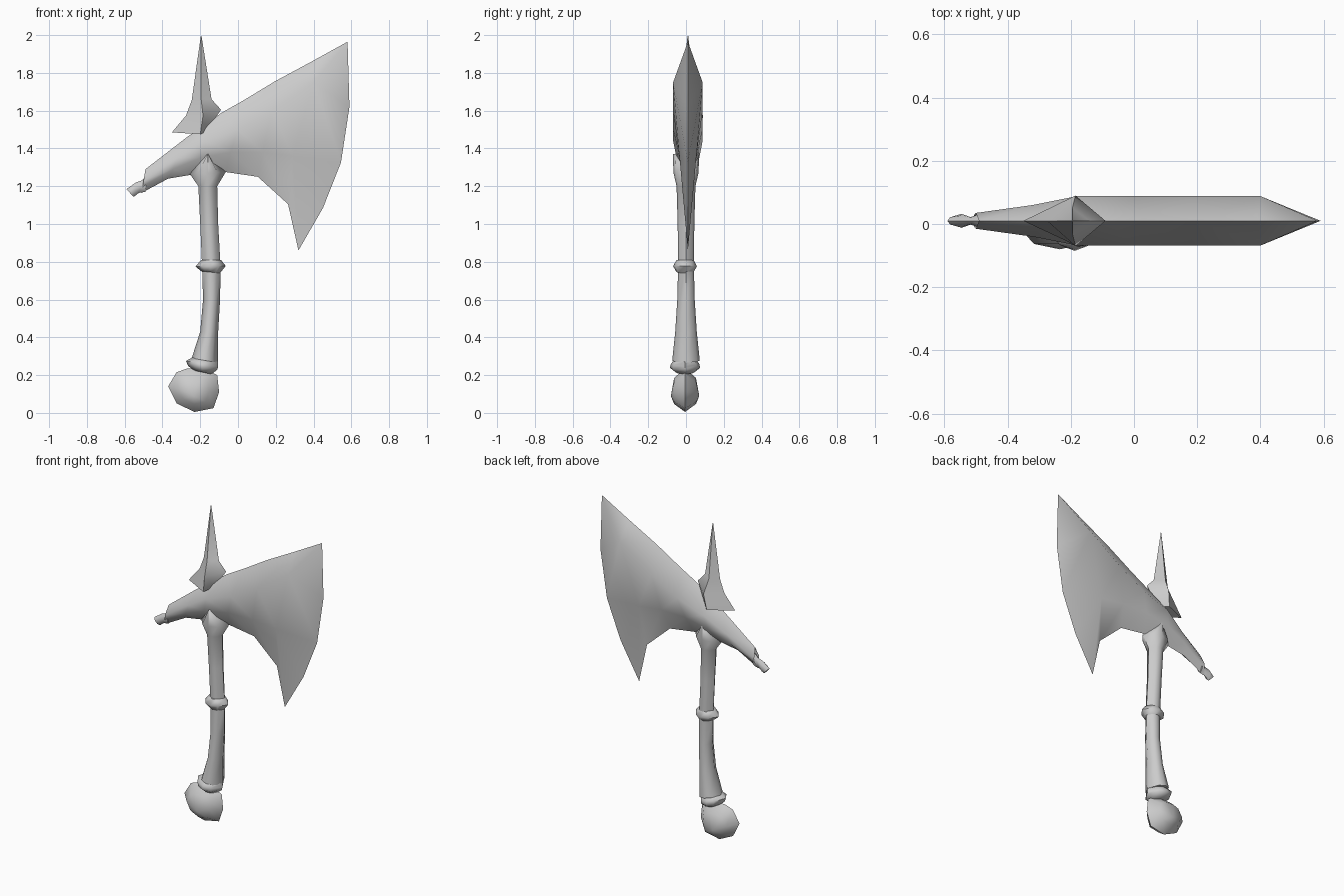
import bpy, bmesh, math
from mathutils import Vector

old = bpy.data.objects.get("Cube")
if old:
    bpy.data.objects.remove(old, do_unlink=True)

grey = bpy.data.materials.new("plain_grey")
grey.use_nodes = True
COLOUR = (0.6, 0.6, 0.6, 1)
grey.diffuse_color = COLOUR
for node in grey.node_tree.nodes:
    if node.type == 'BSDF_PRINCIPLED':
        node.inputs["Base Color"].default_value = COLOUR
        node.inputs["Roughness"].default_value = 0.8


def finish(name, bm, y=0.0):
    """Turn a bmesh into a smooth object with sharp creases."""
    bmesh.ops.recalc_face_normals(bm, faces=bm.faces)
    mesh = bpy.data.meshes.new(name)
    bm.to_mesh(mesh)
    bm.free()
    mesh.materials.append(grey)
    obj = bpy.data.objects.new(name, mesh)
    obj.location.y = y
    bpy.context.collection.objects.link(obj)
    bpy.ops.object.select_all(action='DESELECT')
    obj.select_set(True)
    bpy.context.view_layer.objects.active = obj
    bpy.ops.object.shade_smooth_by_angle(angle=math.radians(60))


def mirrored(name, bm, y):
    """Close a front half by mirroring it across its flat rim."""
    geom = bm.verts[:] + bm.edges[:] + bm.faces[:]
    bmesh.ops.mirror(bm, geom=geom, axis='Y', merge_dist=0.0005)
    finish(name, bm, y)


def skin(bm, rings):
    """Bridge rings of vertices and cap both ends."""
    loops = [[bm.verts.new(p) for p in ring] for ring in rings]
    n = len(loops[0])
    for a, b in zip(loops, loops[1:]):
        for i in range(n):
            j = (i + 1) % n
            bm.faces.new((a[i], a[j], b[j], b[i]))
    bm.faces.new(loops[0])
    bm.faces.new(loops[-1])


# Eight-sided section, pointed at the sides and rounded front and back
SECTION = [(1, 0), (.55, .8), (0, 1), (-.55, .8), (-1, 0), (-.55, -.8), (0, -1), (.55, -.8)]


def loft(name, rows, y=0.0):
    """Rows are left x, left z, right x, right z, half depth."""
    rings = []
    for lx, lz, rx, rz, d in rows:
        left, right = Vector((lx, 0, lz)), Vector((rx, 0, rz))
        mid, half = (left + right) / 2, (right - left) / 2
        rings.append([mid + half * u + Vector((0, d * v, 0)) for u, v in SECTION])
    bm = bmesh.new()
    skin(bm, rings)
    finish(name, bm, y)


# Axe head: top edge, thick ridge, lower slope and bottom edge
top = [(-.49, 1.29), (-.27, 1.46), (-.085, 1.59), (.03, 1.655), (.195, 1.755), (.39, 1.86)]
ridge = [(-.5, 1.23, .025), (-.32, 1.35, .05), (-.18, 1.44, .078), (0, 1.5, .078),
         (.18, 1.6, .078), (.4, 1.75, .078)]
slope = [(-.505, 1.2, .02), (-.345, 1.29, .042), (-.2, 1.35, .06), (-.04, 1.38, .055),
         (.13, 1.38, .05), (.29, 1.36, .045)]
bottom = [(-.51, 1.165), (-.37, 1.24), (-.25, 1.26), (-.065, 1.275), (.105, 1.25), (.265, 1.105)]
edge = [(.58, 1.965), (.59, 1.62), (.545, 1.325), (.45, 1.085), (.32, .86)]

bm = bmesh.new()
T, R, S, B, E = [[bm.verts.new((p[0], -p[2] if len(p) > 2 else 0, p[1])) for p in row]
                 for row in (top, ridge, slope, bottom, edge)]
for upper, lower in ((T, R), (R, S), (S, B)):
    for i in range(5):
        bm.faces.new((upper[i], lower[i], lower[i + 1], upper[i + 1]))
r, s = R[-1], S[-1]
bm.faces.new((T[-1], r, E[0]))
bm.faces.new((r, E[1], E[0]))
bm.faces.new((r, E[2], E[1]))
bm.faces.new((r, s, E[2]))
for a, b in ((E[2], E[3]), (E[3], E[4]), (E[4], B[-1])):
    bm.faces.new((s, b, a))
mirrored("axe_head", bm, .01)

# Stub behind the head
loft("rear_stub", [(-.49, 1.17, -.48, 1.26, .022), (-.525, 1.165, -.51, 1.23, .012),
                   (-.55, 1.145, -.54, 1.22, .022), (-.555, 1.145, -.59, 1.185, .014)], .01)

# Four-sided spike with a flared, lopsided base
bm = bmesh.new()
spike_rows = [(-.197, 1.995, -.193, 1.995, -.195, 1.995, .002),
              (-.245, 1.655, -.14, 1.66, -.195, 1.66, .04),
              (-.275, 1.575, -.09, 1.605, -.185, 1.575, .08),
              (-.35, 1.485, -.165, 1.49, -.2, 1.475, .07)]
skin(bm, [[(lx, 0, lz), (fx, -d, fz), (rx, 0, rz), (fx, d, fz)]
          for lx, lz, rx, rz, fx, fz, d in spike_rows])
finish("top_spike", bm, .01)

# Curved handle, flaring into a pointed collar under the head
loft("handle", [(-.245, .29, -.105, .265, .073), (-.2, .43, -.105, .43, .057),
                (-.185, .6, -.095, .6, .046), (-.19, .77, -.092, .77, .042),
                (-.2, 1.0, -.105, 1.0, .044), (-.21, 1.2, -.11, 1.2, .05),
                (-.255, 1.265, -.065, 1.275, .066), (-.165, 1.37, -.155, 1.37, .07)])

# Grip ring and tilted lower ring
loft("grip_ring", [(-.195, .75, -.095, .74, .045), (-.225, .775, -.065, .778, .063),
                   (-.195, .81, -.09, .81, .045)], -.005)
loft("lower_ring", [(-.235, .225, -.14, .205, .05), (-.265, .25, -.11, .228, .08),
                    (-.275, .275, -.105, .245, .075), (-.24, .295, -.105, .27, .055)], -.005)

# Faceted pommel: thin rim swelling to a rounded middle
rim = [(-.27, .235), (-.325, .215), (-.37, .14), (-.325, .05), (-.23, .005),
       (-.13, .025), (-.1, .11), (-.11, .2), (-.18, .235)]
cx, cz = -.235, .11
bm = bmesh.new()
outer = [bm.verts.new((x, 0, z)) for x, z in rim]
inner = [bm.verts.new((cx + (x - cx) * .6, -.058, cz + (z - cz) * .6)) for x, z in rim]
centre = bm.verts.new((cx, -.075, cz - .02))
for i in range(len(rim)):
    j = (i + 1) % len(rim)
    bm.faces.new((outer[i], outer[j], inner[j], inner[i]))
    bm.faces.new((inner[i], inner[j], centre))
mirrored("pommel", bm, -.005)
